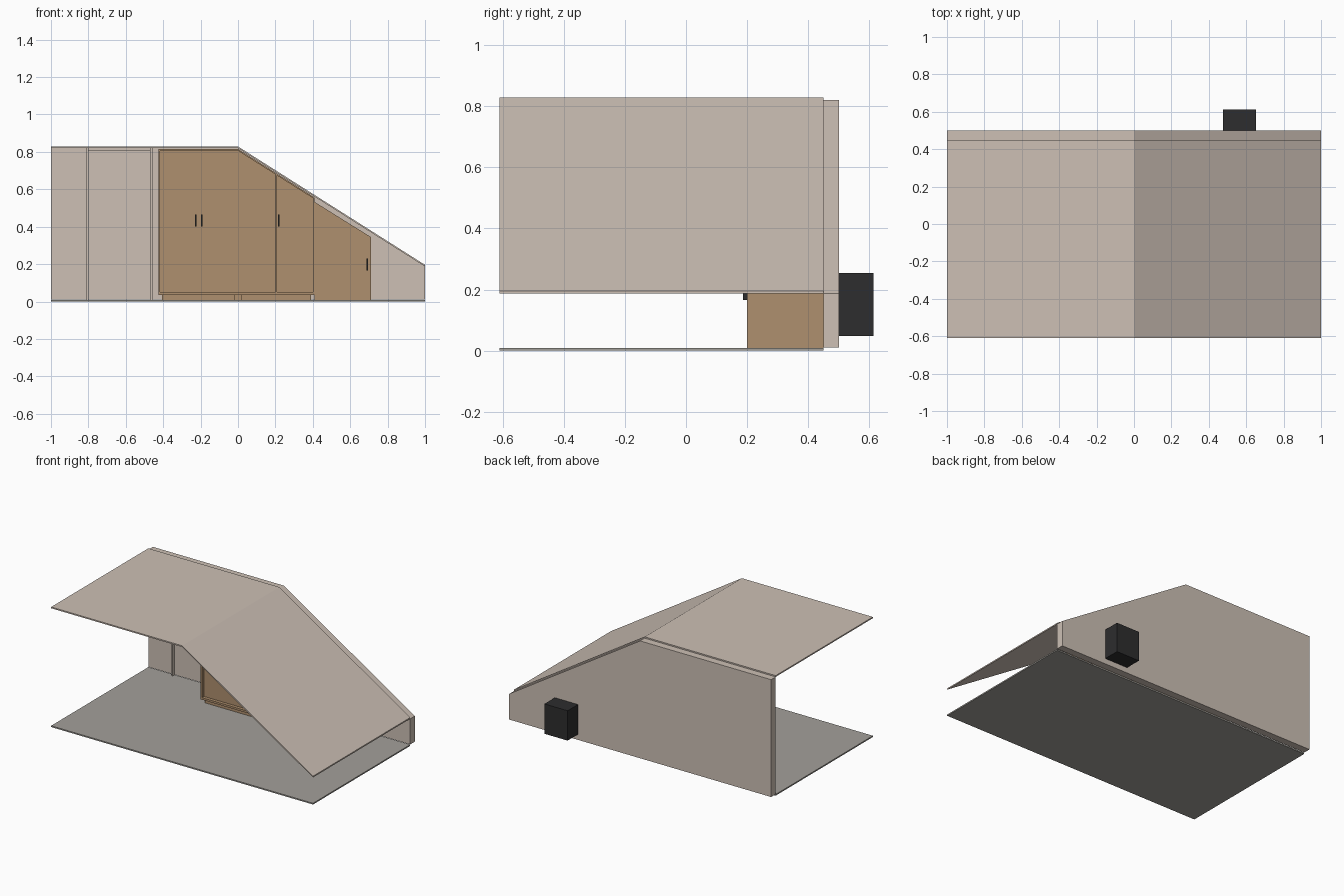
import bpy
import bmesh

old = bpy.data.objects.get("Cube")
if old:
    bpy.data.objects.remove(old, do_unlink=True)


def material(name, rgb):
    """Flat material from 8-bit sRGB values."""
    linear = [((c / 255 + 0.055) / 1.055) ** 2.4 for c in rgb]
    mat = bpy.data.materials.new(name)
    mat.use_nodes = True
    mat.diffuse_color = (*linear, 1)
    shader = mat.node_tree.nodes["Principled BSDF"]
    shader.inputs["Base Color"].default_value = (*linear, 1)
    shader.inputs["Roughness"].default_value = 0.8
    return mat


plaster = material("warm plaster", (205, 192, 181))
stone = material("grey floor", (163, 160, 154))
wood = material("oak wood", (175, 144, 110))
black = material("black metal", (45, 45, 46))


def prism(name, profile, y0, y1, mat):
    """Extrude an x-z outline from y0 to y1."""
    bm = bmesh.new()
    face = bm.faces.new([bm.verts.new((x, y0, z)) for x, z in profile])
    grown = bmesh.ops.extrude_face_region(bm, geom=[face])["geom"]
    moved = [v for v in grown if isinstance(v, bmesh.types.BMVert)]
    bmesh.ops.translate(bm, verts=moved, vec=(0, y1 - y0, 0))
    bmesh.ops.recalc_face_normals(bm, faces=bm.faces)
    mesh = bpy.data.meshes.new(name)
    bm.to_mesh(mesh)
    bm.free()
    mesh.materials.append(mat)
    obj = bpy.data.objects.new(name, mesh)
    bpy.context.collection.objects.link(obj)
    return obj


def box(name, x0, x1, y0, y1, z0, z1, mat):
    return prism(name, [(x0, z0), (x1, z0), (x1, z1), (x0, z1)], y0, y1, mat)


def ceiling(x, drop=0.0):
    """Height of the ceiling underside at x, lowered by drop."""
    return 0.82 - max(x, 0) * 0.633 - drop


FRONT, WALL, BACK, EDGE = 0.2, 0.45, 0.5, -0.61

# Room shell
box("floor", -1, 1, EDGE, WALL, 0, 0.009, stone)
under = [(x, ceiling(x)) for x in (-1, 0, 1)]
prism("ceiling", under + [(x, z + 0.009) for x, z in reversed(under)], EDGE, WALL, plaster)
prism("back_wall", [(1, 0.01), (-1, 0.01)] + under, WALL, BACK, plaster)

# Door frame on the wall
box("door_frame_left", -0.81, -0.8, 0.43, WALL, 0.009, 0.82, plaster)
box("door_frame_right", -0.47, -0.455, 0.43, WALL, 0.009, 0.82, plaster)
box("door_frame_top", -0.8, -0.47, 0.44, WALL, 0.805, 0.82, plaster)

# Tall wardrobe carcass under the slope
LEFT, SPLIT, RIGHT, BASE = -0.425, 0.205, 0.41, 0.036
top = [(x, ceiling(x, 0.005)) for x in (LEFT, 0, RIGHT)]
prism("wardrobe_top", top + [(x, z - 0.009) for x, z in reversed(top)], FRONT, WALL, wood)
for name, x0, x1 in (("left", LEFT, LEFT + 0.009),
                     ("middle", SPLIT - 0.004, SPLIT + 0.004),
                     ("right", RIGHT - 0.008, RIGHT)):
    prism("wardrobe_side_" + name,
          [(x0, BASE), (x1, BASE), (x1, ceiling(x1, 0.012)), (x0, ceiling(x0, 0.012))],
          FRONT, WALL, wood)
box("wardrobe_bottom", LEFT, RIGHT, FRONT, WALL, BASE, 0.05, wood)
box("plinth_left", -0.405, -0.015, 0.22, WALL, 0.009, BASE, wood)
box("plinth_right", 0.015, 0.39, 0.22, WALL, 0.009, BASE, wood)
box("plinth_middle", -0.015, 0.015, 0.23, WALL, 0.009, BASE, wood)

# Recessed wardrobe doors
DOOR = FRONT + 0.022
for name, xs in (("left", (LEFT + 0.009, -0.21)),
                 ("middle", (-0.21, 0, SPLIT - 0.004)),
                 ("right", (SPLIT + 0.004, RIGHT - 0.008))):
    outline = [(xs[-1], 0.05), (xs[0], 0.05)] + [(x, ceiling(x, 0.012)) for x in xs]
    prism("wardrobe_door_" + name, outline, DOOR, DOOR + 0.015, wood)

# Low cabinet at the foot of the slope
prism("low_cabinet", [(0.41, 0.009), (0.71, 0.009), (0.71, 0.345), (0.41, 0.532)],
      FRONT, WALL, wood)

# Door handles
for i, (x, y, z) in enumerate(((-0.227, DOOR, 0.4), (-0.195, DOOR, 0.4),
                               (0.218, DOOR, 0.4), (0.69, FRONT, 0.166))):
    box(f"handle_{i + 1}", x - 0.004, x + 0.004, y - 0.014, y, z, z + 0.064, black)

# Outdoor unit behind the wall
box("outdoor_unit", 0.475, 0.652, BACK, 0.613, 0.048, 0.254, black)
